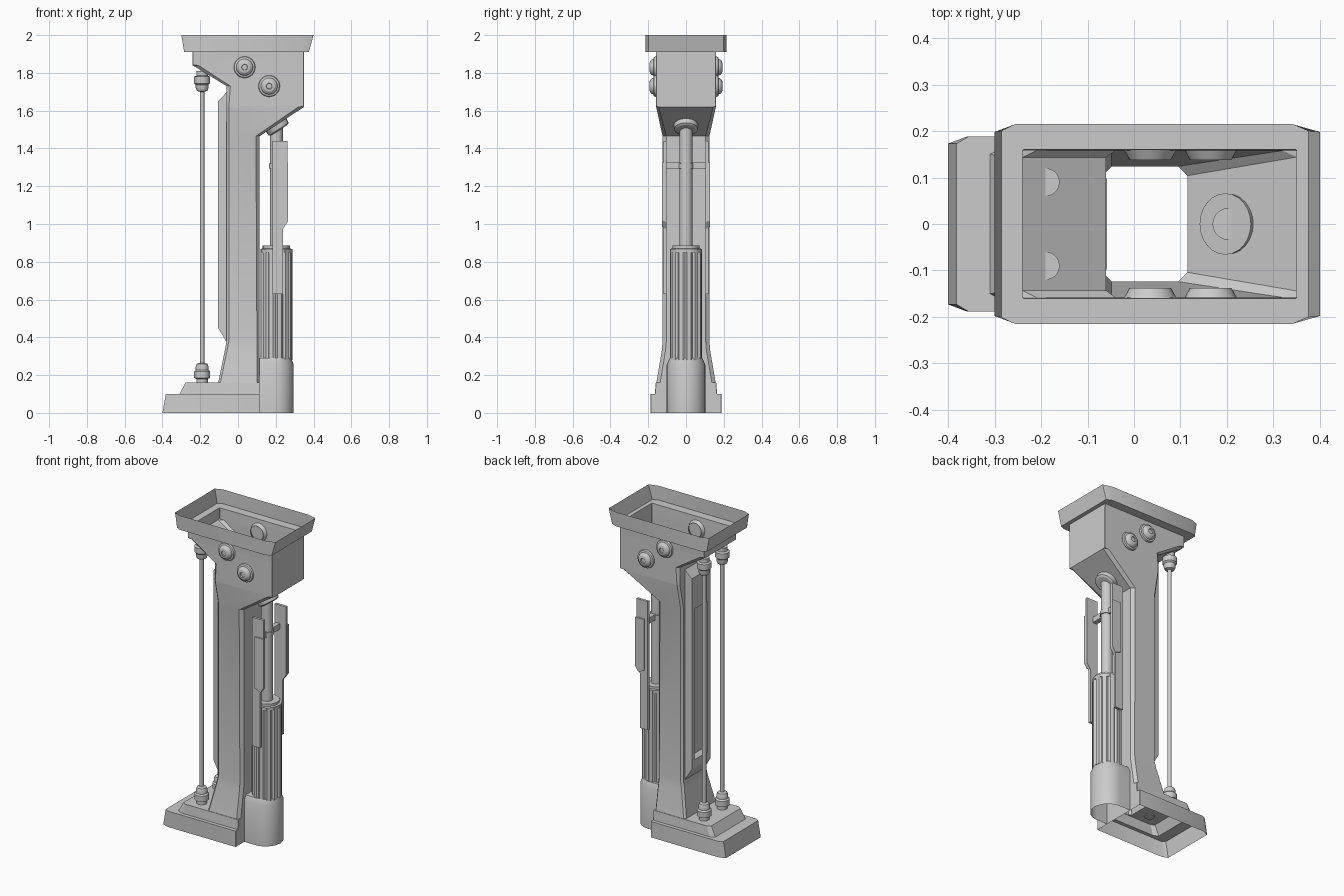
import bpy, bmesh
from math import pi, sin, cos, atan2
from mathutils import Matrix, Vector

if "Cube" in bpy.data.objects:
    bpy.data.objects.remove(bpy.data.objects["Cube"])


def loft(name, rings, cap0=False, cap1=False, mat=None):
    """Skin a list of closed rings that have equal point counts."""
    bm = bmesh.new()
    vs = [[bm.verts.new(p) for p in r] for r in rings]
    n = len(rings[0])
    for a, b in zip(vs, vs[1:]):
        for i in range(n):
            j = (i + 1) % n
            bm.faces.new((a[i], a[j], b[j], b[i]))
    if cap0:
        bm.faces.new(vs[0][::-1])
    if cap1:
        bm.faces.new(vs[-1])
    if mat:
        bm.transform(mat)
    bmesh.ops.recalc_face_normals(bm, faces=bm.faces)
    me = bpy.data.meshes.new(name)
    bm.to_mesh(me)
    bm.free()
    ob = bpy.data.objects.new(name, me)
    bpy.context.collection.objects.link(ob)
    return ob


def lathe(name, prof, mat, n=24, cap0=True, cap1=True):
    """Turn (radius, height) pairs around local z."""
    rings = [[(r * cos(2 * pi * i / n), r * sin(2 * pi * i / n), z) for i in range(n)]
             for r, z in prof]
    return loft(name, rings, cap0, cap1, mat)


def oct_ring(z, x0, x1, y, ax, ay, bx, by):
    """Rectangle with cut corners: a = left corners, b = right corners."""
    return [(x0, -y + ay, z), (x0 + ax, -y, z), (x1 - bx, -y, z), (x1, -y + by, z),
            (x1, y - by, z), (x1 - bx, y, z), (x0 + ax, y, z), (x0, y - ay, z)]


def prism(name, pts, y0, y1):
    """Extrude an xz outline along y."""
    return loft(name, [[(x, y, z) for x, z in pts] for y in (y0, y1)], True, True)


T = Matrix.Translation

# Foot, column, head and tray: one open hollow shell
e = .002
loft("leg_shell", [
    oct_ring(0, -.40, .115, .188, .04, .015, e, e),
    oct_ring(.10, -.382, .115, .188, .025, .015, e, e),
    oct_ring(.10, -.31, .115, .165, .03, .015, e, e),
    oct_ring(.16, -.278, .115, .16, .02, .015, e, e),
    oct_ring(.16, -.105, .115, .157, .012, .012, .015, .02),
    oct_ring(.33, -.07, .115, .128, .012, .012, .015, .02),
    oct_ring(.38, -.06, .115, .124, .012, .012, .015, .02),
    oct_ring(1.465, -.06, .115, .124, .012, .012, .02, .02),
    oct_ring(1.62, -.06, .35, .158, .012, .012, .03, .014),
    oct_ring(1.622, -.06, .35, .158, .012, .012, e, e),
    oct_ring(1.73, -.06, .35, .158, .02, .015, e, e),
    oct_ring(1.84, -.24, .35, .158, .03, .015, e, e),
    oct_ring(1.842, -.24, .35, .158, e, e, e, e),
    oct_ring(1.91, -.24, .35, .16, e, e, e, e),
    oct_ring(1.91, -.285, .375, .215, .03, .015, .035, .015),
    oct_ring(2.0, -.30, .40, .215, .045, .017, .06, .017),
])


# Recessed ridge on the back of the column
def yz_ring(x, y, z0, z1):
    return [(x, -y, z0), (x, y, z0), (x, y, z1), (x, -y, z1)]


loft("back_ridge", [
    yz_ring(-.058, .098, .37, 1.70), yz_ring(-.105, .092, .45, 1.65),
    yz_ring(-.105, .065, .50, 1.45), yz_ring(-.08, .06, .52, 1.43)], cap1=True)

# Rear rods with end fittings
fit = [(.03, -.005), (.03, .02), (.042, .025), (.042, .06), (.034, .068),
       (.034, .085), (.028, .10), (.012, .105)]
for s in (-1, 1):
    lathe("rear_rod", [(.012, .25), (.012, 1.75)], T((-.19, s * .09, 0)), 12)
    lathe("rod_lower_fitting", fit, T((-.19, s * .09, .16)), 20)
    lathe("rod_upper_fitting", [(r, -z) for r, z in fit], T((-.19, s * .09, 1.805)), 20)


# Piston housing with a D-shaped outline
def d_ring(z, r, cx, x0=.115):
    arc = [(cx + r * sin(i * pi / 16), -r * cos(i * pi / 16), z) for i in range(17)]
    return [(x0, -r, z)] + arc + [(x0, r, z)]


loft("piston_housing", [d_ring(0, .102, .193), d_ring(.255, .102, .193),
                        d_ring(.29, .087, .195)], cap1=True)

# Ribbed piston sleeve
PX = .203


def rib_ring(z):
    pat = (.085, .085, .085, .077)
    return [(PX + pat[i % 4] * cos(2 * pi * (i + .5) / 48),
             pat[i % 4] * sin(2 * pi * (i + .5) / 48), z) for i in range(48)]


loft("piston_sleeve", [rib_ring(.28), rib_ring(.865)], True, True)
lathe("piston_sleeve_cap", [(.085, .85), (.085, .868), (.072, .87), (.072, .885), (.05, .885)],
      T((PX, 0, 0)))
lathe("piston_rod", [(.034, .86), (.034, 1.54)], T((PX, 0, 0)))

# Collar where the rod meets the sloped head underside
slope = atan2(.155, .235)
lathe("piston_collar", [(.05, -.03), (.062, -.024), (.066, .012)],
      T((PX, 0, 1.522)) @ Matrix.Rotation(-slope, 4, 'Y'))

# Side guards with raised plate and clip arm
guard = [(.183, .63), (.238, .63), (.238, .975), (.262, 1.01), (.262, 1.44), (.183, 1.44)]
plate = [(.205, 1.0), (.245, .985), (.265, 1.015), (.265, 1.325), (.205, 1.325)]
arm = [(.19, 1.29), (.22, 1.29), (.22, 1.325), (.19, 1.325)]
for s in (-1, 1):
    prism("side_guard", guard, s * .104, s * .12)
    prism("guard_plate", plate, s * .112, s * .127)
    prism("guard_arm", arm, s * .03, s * .106)
lathe("guard_clip", [(.04, 1.295), (.04, 1.32)], T((PX, 0, 0)))

# Bolts on both sides of the head
bolt = [(.045, .138), (.057, .16), (.054, .17), (.044, .173), (.040, .183), (.030, .191),
        (.016, .194), (.014, .188)]
for s in (-1, 1):
    for x, z in ((.035, 1.83), (.165, 1.73)):
        lathe("head_bolt", bolt, T((x, 0, z)) @ Matrix.Rotation(-s * pi / 2, 4, 'X'), 24, False)

# Smooth round parts, keep hard edges
bpy.ops.object.select_all(action='SELECT')
bpy.context.view_layer.objects.active = bpy.context.scene.objects[0]
bpy.ops.object.shade_smooth_by_angle(angle=pi / 7)
